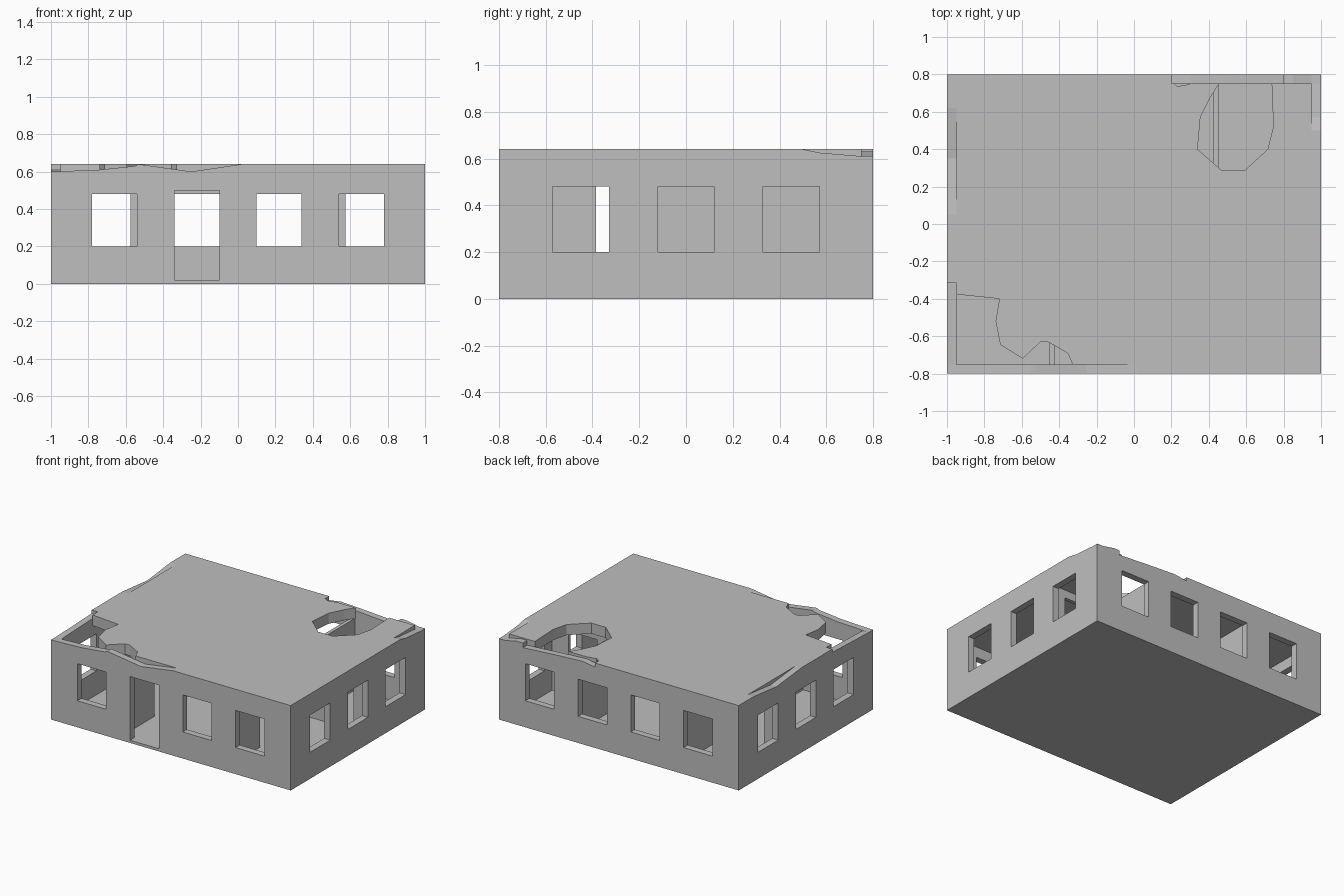
import bpy, bmesh
from mathutils import Vector

cube = bpy.data.objects.get("Cube")
if cube:
    bpy.data.objects.remove(cube, do_unlink=True)

concrete = bpy.data.materials.new("grey concrete")
concrete.use_nodes = True
GREY = (0.52, 0.52, 0.52, 1)
concrete.diffuse_color = GREY
concrete.node_tree.nodes["Principled BSDF"].inputs["Base Color"].default_value = GREY

X, Y, H = 1.0, 0.8, 0.64          # half width, half depth, height
T, FLOOR, CEIL = 0.05, 0.02, 0.56  # wall thickness, floor top, ceiling
SILL, HEAD, DOOR_TOP = 0.2, 0.48, 0.5

# A flat outline extruded along one axis
PLACE = {"x": lambda u, v, d: (d, u, v),
         "y": lambda u, v, d: (u, d, v),
         "z": lambda u, v, d: (u, v, d)}


def prism(name, outline, axis, lo, hi):
    bm = bmesh.new()
    face = bm.faces.new([bm.verts.new(PLACE[axis](u, v, lo)) for u, v in outline])
    side = bmesh.ops.extrude_face_region(bm, geom=[face])
    verts = [g for g in side["geom"] if isinstance(g, bmesh.types.BMVert)]
    bmesh.ops.translate(bm, verts=verts, vec=Vector(PLACE[axis](0, 0, hi - lo)))
    bmesh.ops.recalc_face_normals(bm, faces=bm.faces)
    mesh = bpy.data.meshes.new(name)
    bm.to_mesh(mesh)
    bm.free()
    mesh.materials.append(concrete)
    obj = bpy.data.objects.new(name, mesh)
    bpy.context.scene.collection.objects.link(obj)
    return obj


def rect(u0, u1, v0, v1):
    return [(u0, v0), (u1, v0), (u1, v1), (u0, v1)]


def cut(obj, outlines, axis, lo, hi):
    for outline in outlines:
        cutter = prism("cutter", outline, axis, lo - 0.1, hi + 0.1)
        cutter.hide_render = True
        mod = obj.modifiers.new("opening", "BOOLEAN")
        mod.operation, mod.solver, mod.object = "DIFFERENCE", "EXACT", cutter
        bpy.context.view_layer.objects.active = obj
        bpy.ops.object.modifier_apply(modifier=mod.name)
        bpy.data.objects.remove(cutter, do_unlink=True)


def wall(name, axis, lo, hi, start, end, base, top, openings):
    obj = prism(name, [(start, base), (end, base)] + top, axis, lo, hi)
    cut(obj, openings, axis, lo, hi)
    return obj


def window(centre):
    return rect(centre - 0.12, centre + 0.12, SILL, HEAD)


# Outer walls, top outlines run from the far end back to the start
wall("front_wall", "y", -Y, -Y + T, -X, X, 0,
     [(X, H), (0.02, H), (-0.25, 0.6), (-0.53, H), (-0.55, 0.63), (-0.74, 0.61), (-X, 0.6)],
     [window(c) for c in (-0.66, 0.22, 0.66)] + [rect(-0.34, -0.1, FLOOR, DOOR_TOP)])
wall("back_wall", "y", Y - T, Y, -X, X, 0,
     [(X, 0.61), (0.95, 0.61), (0.85, 0.63), (0.8, 0.63), (0.8, 0.595),
      (0.5, 0.615), (0.3, 0.625), (0.2, 0.61), (0.2, H), (-X, H)],
     [window(c) for c in (-0.66, -0.22, 0.22, 0.66)])
side_windows = [window(c) for c in (-0.45, 0, 0.45)]
wall("left_wall", "x", X - T, X, -Y + T, Y - T, 0,
     [(Y - T, 0.61), (0.57, 0.625), (0.5, H), (-Y + T, H)], side_windows)
wall("right_wall", "x", -X, -X + T, -Y + T, Y - T, 0,
     [(Y - T, H), (0.62, H), (0.35, 0.61), (0.05, H), (-0.315, H),
      (-0.315, 0.615), (-Y + T, 0.6)], side_windows)

# Floor
prism("floor", rect(-X + T, X - T, -Y + T, Y - T), "z", 0, FLOOR)

# Inner partitions with doorways
for side, label in ((1, "left"), (-1, "right")):
    a, b = sorted((side * 0.425, side * 0.452))
    wall(label + "_partition", "x", a, b, -Y + T, Y - T, FLOOR,
         [(Y - T, CEIL), (-Y + T, CEIL)], [rect(-0.385, -0.145, -0.1, DOOR_TOP)])
    a, b = sorted((side * 0.452, side * (X - T)))
    c, d = sorted((side * 0.575, side * 0.815))
    wall(label + "_cross_wall", "y", 0.21, 0.237, a, b, FLOOR,
         [(b, CEIL), (a, CEIL)], [rect(c, d, -0.1, DOOR_TOP)])

# Roof slab with broken holes
roof = prism("roof", rect(-X + T, X - T, -Y + T, Y - T), "z", CEIL, H)
back_hole = [(0.455, 0.78), (0.455, 0.75), (0.41, 0.68), (0.355, 0.57), (0.34, 0.4),
             (0.47, 0.285), (0.59, 0.285), (0.715, 0.4), (0.745, 0.52), (0.735, 0.78)]
corner_hole = [(-0.98, -0.373), (-0.72, -0.4), (-0.74, -0.52), (-0.715, -0.645),
               (-0.595, -0.72), (-0.5, -0.63), (-0.46, -0.63), (-0.355, -0.69),
               (-0.315, -0.78), (-0.98, -0.78)]
cut(roof, [back_hole, corner_hole], "z", CEIL, H)
chip = [(0.2, 0.77), (0.23, 0.735), (0.3, 0.748), (0.3, 0.77)]
cut(roof, [chip], "z", H, H)
